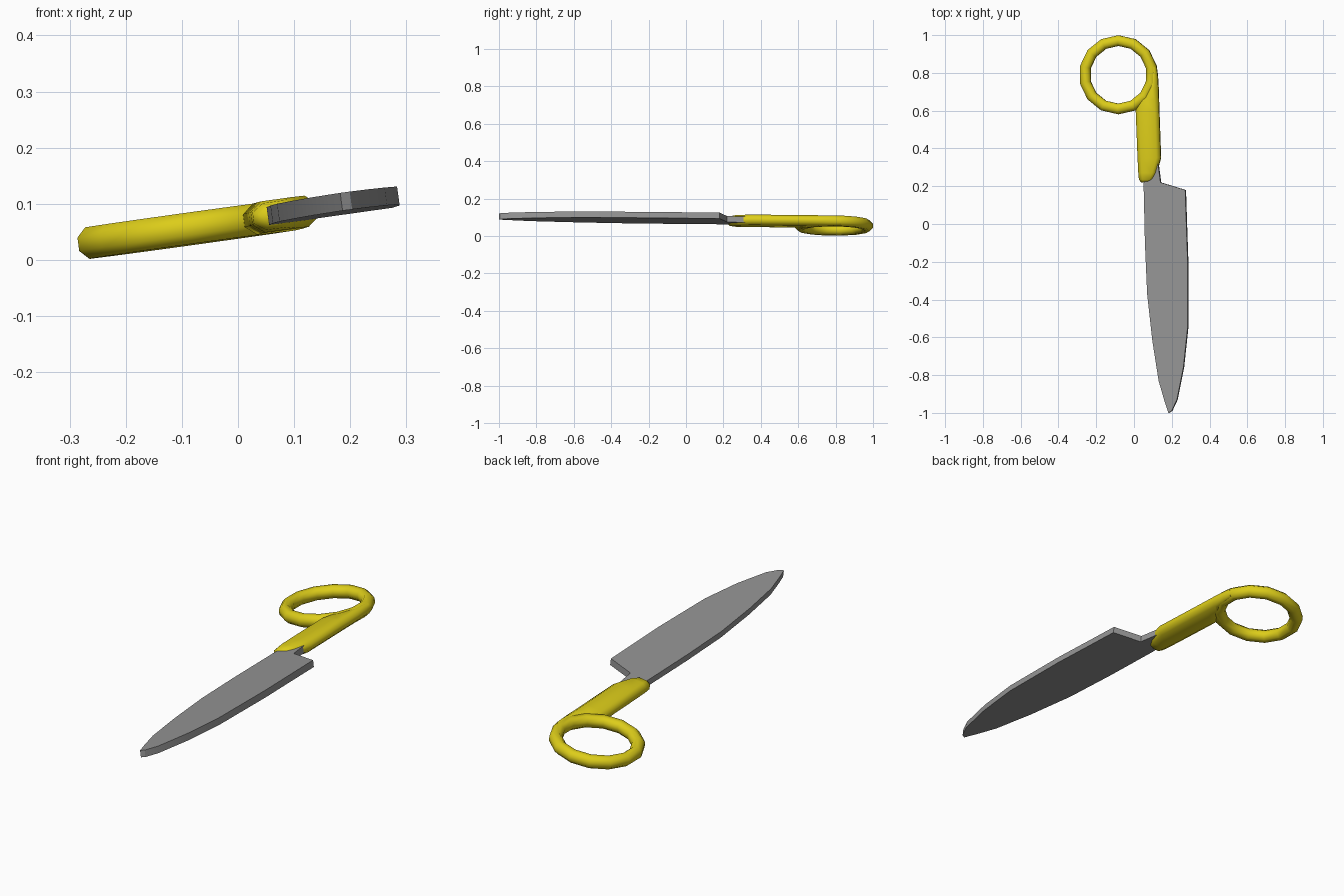
import bpy, bmesh, math
from mathutils import Matrix, Vector

cube = bpy.data.objects.get("Cube")
if cube:
    bpy.data.objects.remove(cube, do_unlink=True)

# The whole piece lies on a gently tilted plane
TILT = (Matrix.Translation((0, 0, 0.072))
        @ Matrix.Rotation(math.radians(-7.9), 4, 'Y')
        @ Matrix.Rotation(-0.006, 4, 'X'))


def material(name, color):
    mat = bpy.data.materials.new(name)
    mat.use_nodes = True
    mat.diffuse_color = color
    bsdf = next(n for n in mat.node_tree.nodes if n.type == 'BSDF_PRINCIPLED')
    bsdf.inputs["Base Color"].default_value = color
    return mat


def finish(name, bm, mat, angle):
    bmesh.ops.recalc_face_normals(bm, faces=bm.faces)
    bm.transform(TILT)
    mesh = bpy.data.meshes.new(name)
    bm.to_mesh(mesh)
    bm.free()
    mesh.materials.append(mat)
    obj = bpy.data.objects.new(name, mesh)
    bpy.context.collection.objects.link(obj)
    bpy.ops.object.select_all(action='DESELECT')
    obj.select_set(True)
    bpy.context.view_layer.objects.active = obj
    bpy.ops.object.shade_smooth_by_angle(angle=math.radians(angle))


def loft(bm, rings, closed):
    """Skin a list of equal loops; cap the ends unless closed."""
    loops = [[bm.verts.new(p) for p in ring] for ring in rings]
    pairs = list(zip(loops, loops[1:]))
    if closed:
        pairs.append((loops[-1], loops[0]))
    else:
        bm.faces.new(loops[0])
        bm.faces.new(loops[-1])
    for a, b in pairs:
        for i in range(len(a)):
            j = (i + 1) % len(a)
            bm.faces.new((a[i], a[j], b[j], b[i]))


yellow = material("yellow_plastic", (0.72, 0.61, 0.01, 1))
grey = material("grey_steel", (0.30, 0.30, 0.30, 1))

# Blade with its tang running into the grip
outline = [(0.185, -1.0), (0.202, -0.99), (0.23, -0.93), (0.264, -0.76),
           (0.286, -0.55), (0.286, -0.2), (0.279, 0.0), (0.273, 0.18),
           (0.142, 0.22), (0.13, 0.31), (0.11, 0.4), (0.06, 0.4),
           (0.053, 0.2), (0.06, -0.1), (0.072, -0.37), (0.1, -0.62),
           (0.133, -0.83), (0.165, -0.94)]
bm = bmesh.new()
loft(bm, [[(x * 1.01, y, z) for x, y in outline] for z in (-0.016, 0.016)], False)
finish("blade", bm, grey, 30)

# Finger ring: octagonal tube swept round fourteen steps
bm = bmesh.new()
rings = []
for i in range(14):
    a = math.pi / 2 + math.tau * i / 14
    ring = []
    for k in range(8):
        t = math.tau * (k + 0.5) / 8
        r = 0.181 + 0.0305 * math.cos(t)
        ring.append((-0.084 + r * math.cos(a), 0.79 + r * math.sin(a),
                     0.0305 * math.sin(t)))
    rings.append(ring)
loft(bm, rings, True)
finish("finger_ring", bm, yellow, 60)

# Grip: chamfered bar given by y, left edge, right edge, half thickness
stations = [(0.22, 0.038, 0.078, 0.013), (0.235, 0.027, 0.103, 0.024),
            (0.27, 0.024, 0.12, 0.028), (0.35, 0.02, 0.142, 0.028),
            (0.6, 0.01, 0.133, 0.028), (0.66, 0.03, 0.131, 0.028),
            (0.72, 0.07, 0.129, 0.028), (0.79, 0.088, 0.125, 0.027),
            (0.83, 0.092, 0.119, 0.024)]
bm = bmesh.new()
rings = []
for y, x0, x1, h in stations:
    c, s = min(0.02, (x1 - x0) / 3), h * 0.42
    section = [(x0, -s), (x0 + c, -h), (x1 - c, -h), (x1, -s),
               (x1, s), (x1 - c, h), (x0 + c, h), (x0, s)]
    rings.append([Vector((x * 1.01, y, z)) for x, z in section])
loft(bm, rings, False)
finish("grip", bm, yellow, 60)
